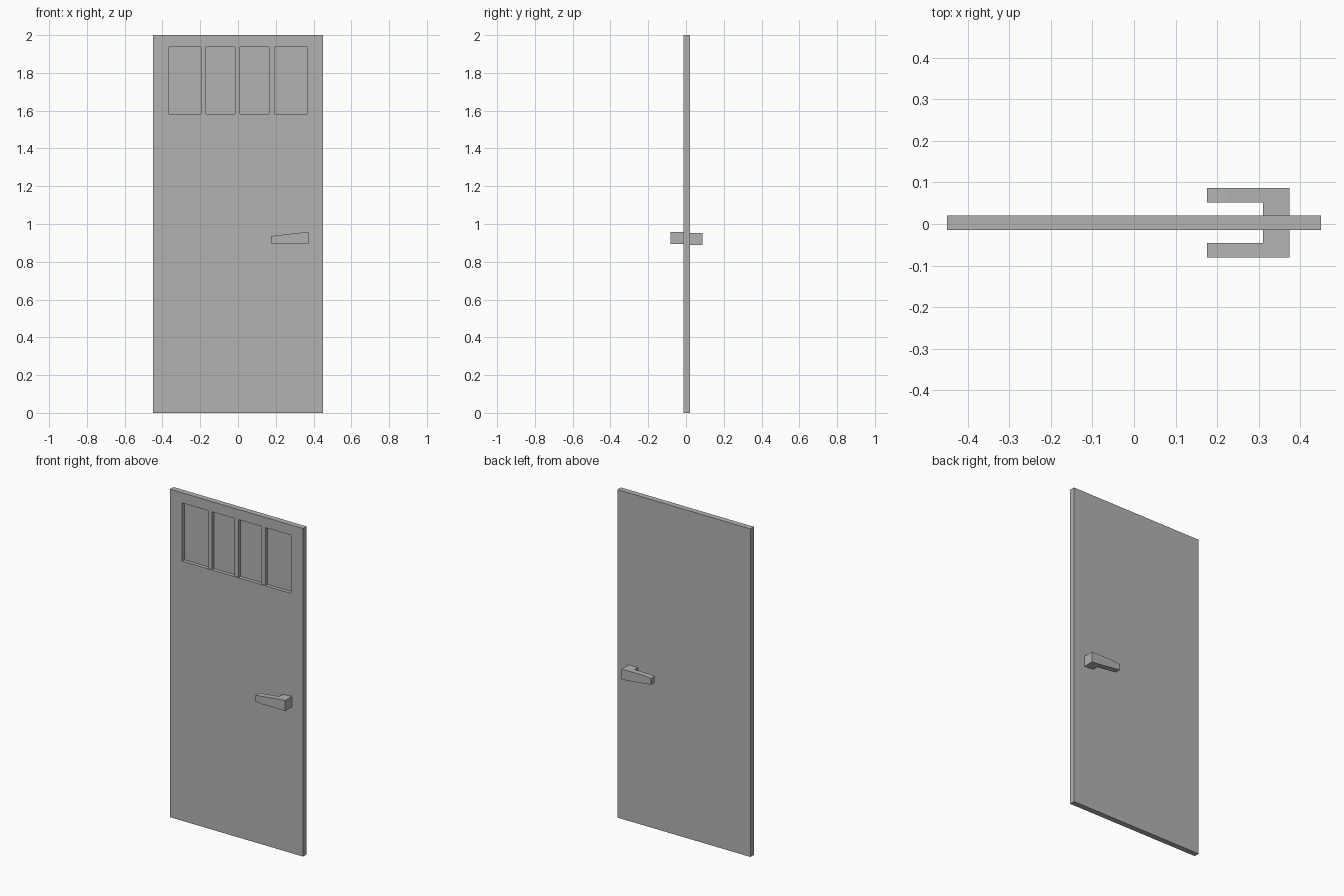
import bpy, bmesh
from mathutils import Matrix, Vector

if "Cube" in bpy.data.objects:
    bpy.data.objects.remove(bpy.data.objects["Cube"])

grey = bpy.data.materials.new("plain_grey")
grey.use_nodes = True
colour = (0.45, 0.45, 0.45, 1)
grey.diffuse_color = colour
grey.node_tree.nodes["Principled BSDF"].inputs["Base Color"].default_value = colour


def finish(name, bm):
    bmesh.ops.recalc_face_normals(bm, faces=bm.faces)
    mesh = bpy.data.meshes.new(name)
    bm.to_mesh(mesh)
    bm.free()
    mesh.materials.append(grey)
    obj = bpy.data.objects.new(name, mesh)
    bpy.context.collection.objects.link(obj)


def box(lo, hi):
    bm = bmesh.new()
    bmesh.ops.create_cube(bm, size=1)
    lo, hi = Vector(lo), Vector(hi)
    for v in bm.verts:
        v.co = (lo + hi) / 2 + v.co * (hi - lo)
    return bm


def extrude_profile(bm, points, axis, start, end):
    """Prism from a 2D outline, extruded along y (axis 1) or z (axis 2)."""
    place = lambda a, b: (a, start, b) if axis == 1 else (a, b, start)
    face = bm.faces.new([bm.verts.new(place(a, b)) for a, b in points])
    out = bmesh.ops.extrude_face_region(bm, geom=[face])
    shift = Vector((0, 0, 0))
    shift[axis] = end - start
    bmesh.ops.translate(bm, vec=shift, verts=[g for g in out["geom"] if isinstance(g, bmesh.types.BMVert)])


front, back = -0.014, 0.020
win_x, win_z = 0.368, (1.583, 1.938)
recess = 0.022

# Door leaf with a recessed window panel in its front face
bm = box((-0.449, front, 0), (0.449, back, 2))
bm.normal_update()
face = min(bm.faces, key=lambda f: f.normal.y)
bmesh.ops.inset_region(bm, faces=[face], thickness=0.05)
for v in face.verts:
    v.co.x = win_x if v.co.x > 0 else -win_x
    v.co.z = win_z[1] if v.co.z > 1 else win_z[0]
out = bmesh.ops.extrude_face_region(bm, geom=[face])
bmesh.ops.translate(bm, vec=(0, recess, 0), verts=[g for g in out["geom"] if isinstance(g, bmesh.types.BMVert)])
if face.is_valid:
    bmesh.ops.delete(bm, geom=[face], context="FACES_ONLY")
finish("door_leaf", bm)

# Three upright bars across the window recess
for i, x in enumerate((-0.183, -0.003, 0.178)):
    finish(f"window_bar_{i + 1}",
           box((x - 0.014, front + 0.004, win_z[0]), (x + 0.014, front + recess, win_z[1])))

# Lever handles: tapered grip and square stem, the back one turned half round
outline = [(0.175, 0.898), (0.222, 0.893), (0.374, 0.893),
           (0.374, 0.957), (0.31, 0.952), (0.175, 0.936)]
stem = [(0.31, 0.893), (0.374, 0.893), (0.374, 0.957), (0.31, 0.952)]
centre = Vector((0, 0.003, 0.9225))
for name, turn in (("front_handle", 0), ("back_handle", 3.14159265)):
    bm = bmesh.new()
    extrude_profile(bm, outline, 1, -0.081, -0.046)
    extrude_profile(bm, stem, 1, -0.046, front + 0.002)
    bmesh.ops.remove_doubles(bm, verts=bm.verts, dist=0.0001)
    # drop the hidden face between grip and stem
    inner = [f for f in bm.faces if len(f.verts) == 4
             and all(abs(v.co.y + 0.046) < 0.0005 for v in f.verts)]
    bmesh.ops.delete(bm, geom=inner, context="FACES_ONLY")
    bmesh.ops.rotate(bm, cent=centre, matrix=Matrix.Rotation(turn, 3, "X"), verts=bm.verts)
    finish(name, bm)
